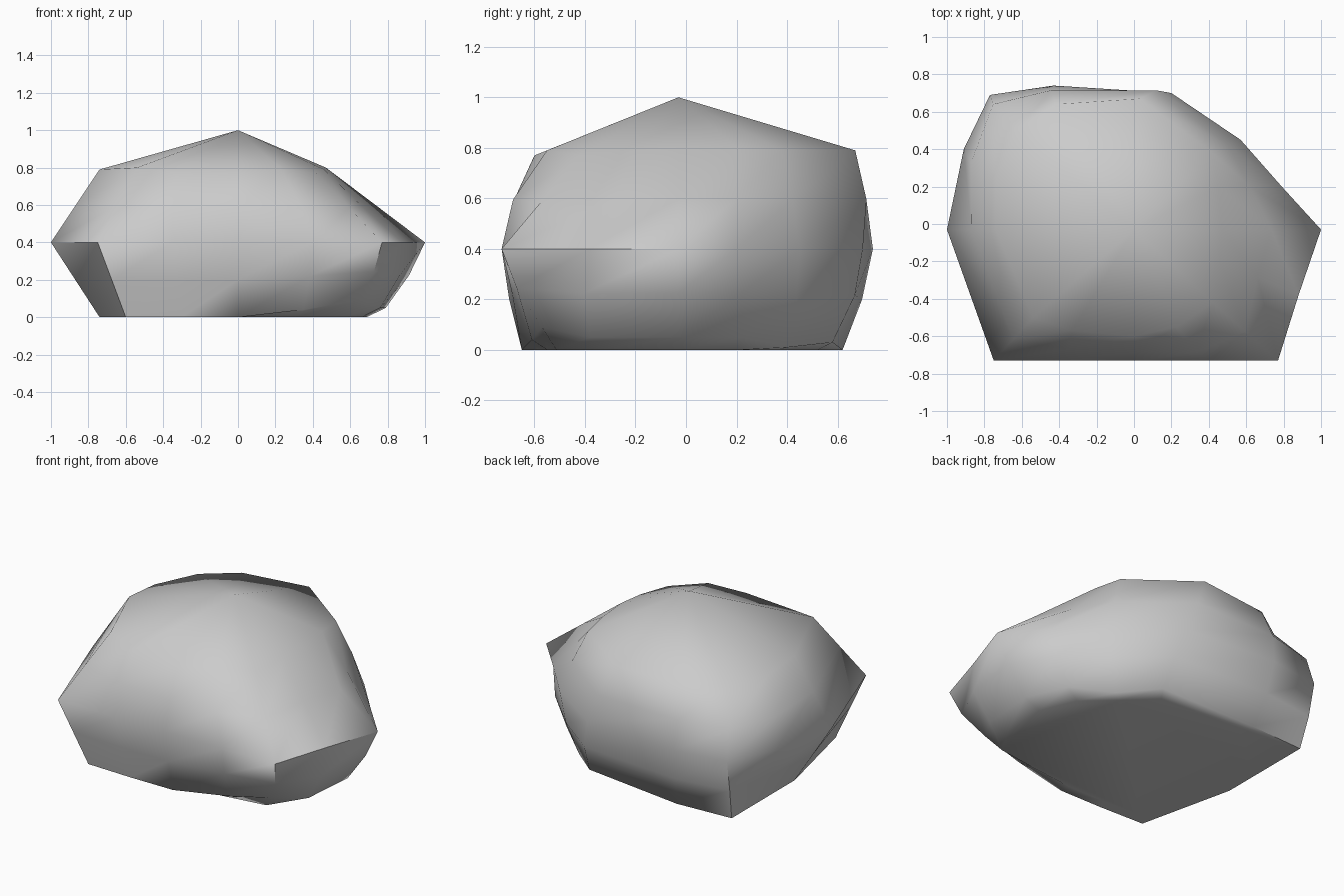
import bpy, bmesh
from math import radians
from mathutils import Vector

if "Cube" in bpy.data.objects:
    bpy.data.objects.remove(bpy.data.objects["Cube"])

# Foot, waist and shoulder outlines of the rock, matching columns, from the left via the front
foot = [(-.74, -.03, 0), (-.6, -.64, 0), (-.3, -.65, 0), (0, -.65, 0), (.35, -.61, .04),
        (.64, -.57, .09), (.76, -.38, .05), (.79, -.03, .05), (.68, .22, .05),
        (.47, .40, .01), (.27, .58, .03), (-.37, .62, 0), (-.74, .6, 0), (-.74, .3, 0)]
waist = [(-1, -.03), (-.75, -.73), (-.35, -.73), (0, -.73), (.4, -.73), (.77, -.73),
         (.88, -.38), (1, -.03), (.79, .2), (.57, .45), (.2, .70), (-.43, .74),
         (-.77, .69), (-.91, .4)]
shoulder = [(-.74, -.03, .79), (-.54, -.5, .8), (-.33, -.57, .77), (0, -.6, .77),
            (.23, -.55, .79), (.42, -.42, .77), (.46, -.2, .79), (.47, -.03, .8),
            (.45, .2, .8), (.42, .38, .79), (.03, .67, .79), (-.42, .64, .77),
            (-.63, .5, .76), (-.74, .22, .77)]
waist = [(x, y, .4) for x, y in waist]
# Outward swelling halfway up the lower and upper flanks
low = [0, 0, .01, .01, .02, .03, .05, .02, .03, .02, .03, .02, .01, .01]
high = [0, 0, .02, .02, .05, .0, -.01, 0, .0, .01, .03, .03, .07, .05]


def between(a, b, swell):
    ring = []
    for p, q, s in zip(a, b, swell):
        m = (Vector(p) + Vector(q)) / 2
        out = Vector((m.x, m.y, 0)).normalized()
        ring.append(m + out * s)
    return ring


sole = [(x * .87, y * .9, 0) for x, y, z in foot]
rings = [sole, foot, between(foot, waist, low), waist,
         between(waist, shoulder, high), shoulder]

# Loft the rings, close the underside and fan up to the peak
bm = bmesh.new()
loops = [[bm.verts.new(p) for p in r] for r in rings]
n = len(foot)
for a, b in zip(loops, loops[1:]):
    for i in range(n):
        j = (i + 1) % n
        bm.faces.new((a[i], a[j], b[j], b[i]))
bm.faces.new(loops[0][::-1])
peak = bm.verts.new((0, -.03, 1))
for i in range(n):
    bm.faces.new((loops[-1][i], loops[-1][(i + 1) % n], peak))
bmesh.ops.recalc_face_normals(bm, faces=bm.faces)
mesh = bpy.data.meshes.new("rock")
bm.to_mesh(mesh)
bm.free()
rock = bpy.data.objects.new("rock", mesh)
bpy.context.collection.objects.link(rock)
bpy.context.view_layer.objects.active = rock
rock.select_set(True)
bpy.ops.object.shade_smooth_by_angle(angle=radians(60))
